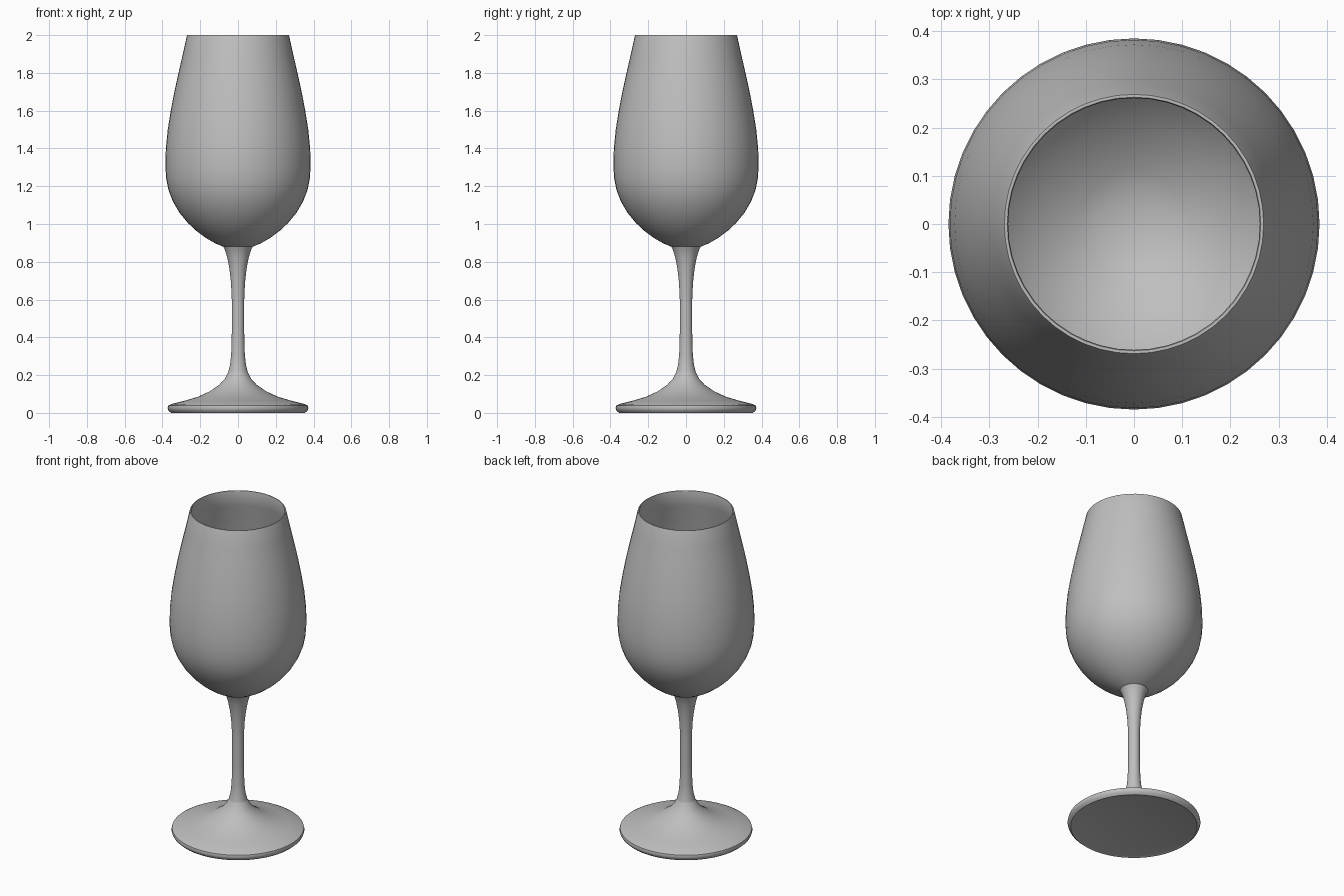
import bpy, bmesh, math

if "Cube" in bpy.data.objects:
    bpy.data.objects.remove(bpy.data.objects["Cube"])

SIDES = 48

glass = bpy.data.materials.new("plain grey")
glass.diffuse_color = (0.52, 0.52, 0.52, 1)
glass.use_nodes = True
glass.node_tree.nodes["Principled BSDF"].inputs["Base Color"].default_value = glass.diffuse_color


def lathe(name, profile):
    """Spin a list of (radius, height) points around the z axis."""
    bm = bmesh.new()
    rings = []
    for r, z in profile:
        if r == 0:
            rings.append([bm.verts.new((0, 0, z))] * SIDES)
        else:
            rings.append([bm.verts.new((r * math.cos(2 * math.pi * i / SIDES),
                                        r * math.sin(2 * math.pi * i / SIDES), z))
                          for i in range(SIDES)])
    for a, b in zip(rings, rings[1:]):
        for i in range(SIDES):
            j = (i + 1) % SIDES
            # dict.fromkeys drops the doubled pole vertex
            bm.faces.new(list(dict.fromkeys((a[i], a[j], b[j], b[i]))))
    mesh = bpy.data.meshes.new(name)
    bm.to_mesh(mesh)
    bm.free()
    mesh.materials.append(glass)
    obj = bpy.data.objects.new(name, mesh)
    bpy.context.collection.objects.link(obj)
    bpy.ops.object.select_all(action='DESELECT')
    obj.select_set(True)
    bpy.context.view_layer.objects.active = obj
    bpy.ops.object.shade_smooth_by_angle(angle=math.radians(40))
    return obj


# Foot: flat underside, rounded edge, flared top
lathe("foot", [(0, 0.005), (0.34, 0.005), (0.355, 0.0), (0.368, 0.012), (0.373, 0.025),
               (0.37, 0.038), (0.355, 0.046), (0.28, 0.065), (0.21, 0.086),
               (0.15, 0.114), (0.10, 0.148), (0.07, 0.18), (0.052, 0.215)])

# Stem: slender, widening under the bowl
lathe("stem", [(0.052, 0.215), (0.042, 0.255), (0.036, 0.31), (0.033, 0.42),
               (0.033, 0.60), (0.037, 0.69), (0.045, 0.76), (0.056, 0.82),
               (0.068, 0.86), (0.078, 0.88)])

# Bowl: outer wall up to the rim, then the inner wall down to the bottom
outer = [(0.078, 0.88), (0.12, 0.897), (0.17, 0.926), (0.22, 0.963), (0.265, 1.005),
         (0.31, 1.06), (0.345, 1.12), (0.368, 1.18), (0.38, 1.24), (0.385, 1.31),
         (0.382, 1.40), (0.372, 1.50), (0.356, 1.60), (0.337, 1.70),
         (0.315, 1.80), (0.292, 1.90), (0.271, 1.995)]
inner = [(r - 0.010, z + (0.012 if z < 1.1 else 0)) for r, z in reversed(outer)]
lathe("bowl", outer + [(0.269, 2.0), (0.263, 2.0)] + inner + [(0, 0.885)])
